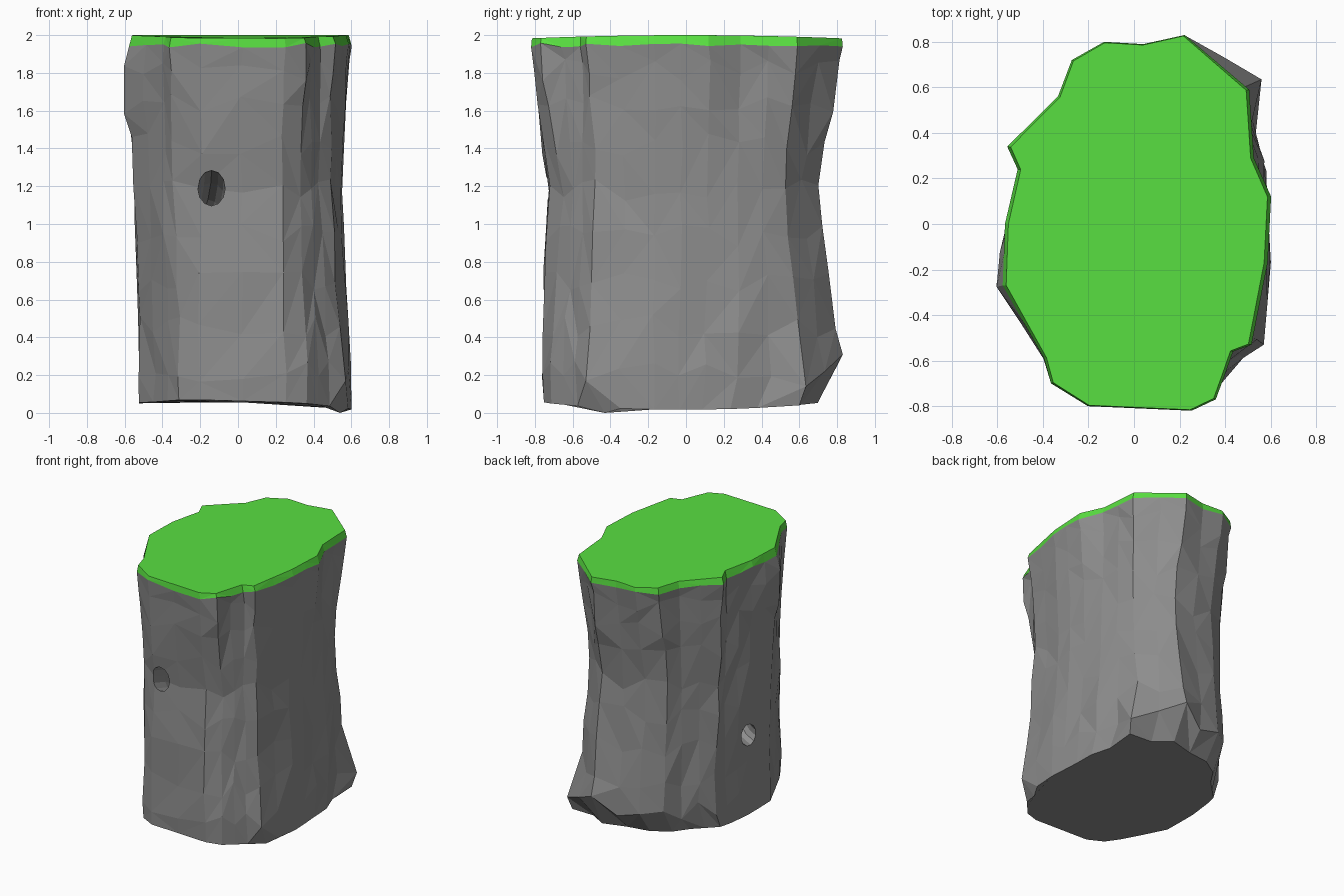
import bpy, bmesh, math, random
from mathutils import Vector
from mathutils.geometry import interpolate_bezier

if "Cube" in bpy.data.objects:
    bpy.data.objects.remove(bpy.data.objects["Cube"])

random.seed(4)

# Matching cross-sections (x, y) at the rim, the waist and the foot
TOP = [(.22, .83), (.50, .59), (.52, .29), (.595, .12), (.58, -.17), (.51, -.53), (.43, -.56),
       (.395, -.66), (.355, -.77), (.25, -.82), (-.2, -.8), (-.36, -.70), (-.39, -.59),
       (-.57, -.27), (-.56, 0), (-.505, .24), (-.55, .34), (-.33, .56), (-.27, .72),
       (-.13, .80), (.04, .79)]
MID = [(.22, .69), (.44, .52), (.52, .28), (.545, .12), (.54, -.17), (.48, -.47), (.43, -.54),
       (.38, -.59), (.33, -.65), (.23, -.73), (-.2, -.735), (-.34, -.64), (-.39, -.56),
       (-.55, -.26), (-.54, 0), (-.49, .22), (-.49, .30), (-.32, .51), (-.26, .60),
       (-.13, .68), (.04, .69)]
LOW = [(.22, .83), (.48, .62), (.575, .28), (.58, .10), (.595, -.17), (.56, -.53), (.48, -.58),
       (.42, -.65), (.36, -.72), (.25, -.76), (-.2, -.76), (-.31, -.70), (-.37, -.60),
       (-.52, -.27), (-.52, 0), (-.50, .22), (-.48, .33), (-.33, .51), (-.26, .64),
       (-.13, .74), (.04, .77)]
N = len(TOP)
LONG = [(Vector(TOP[i]) - Vector(TOP[(i + 1) % N])).length > .2 for i in range(N)]


def section(z):
    """Outline at height z, with a midpoint added on every long side."""
    a, b, t = (LOW, MID, (z - .25) / .95) if z < 1.2 else (MID, TOP, (z - 1.2) / .75)
    t = min(max(t, 0), 1)
    pts = [Vector(p).lerp(Vector(q), t) for p, q in zip(a, b)]
    if 1.6 < z < 1.9:
        pts[13].x = -.605          # bulge on the left shoulder
    out = []
    for i, p in enumerate(pts):
        out.append(p)
        if LONG[i]:
            out.append((p + pts[(i + 1) % N]) / 2)
    return out


def loft(name, rings):
    """Closed mesh through equal rings, sides split into triangles."""
    bm = bmesh.new()
    loops = [[bm.verts.new(p) for p in r] for r in rings]
    n = len(loops[0])
    for lo, hi in zip(loops, loops[1:]):
        for i in range(n):
            j = (i + 1) % n
            a, b, c, d = lo[i], lo[j], hi[j], hi[i]
            tris = [(a, b, c), (a, c, d)] if random.random() < .5 else [(a, b, d), (b, c, d)]
            for f in tris:
                bm.faces.new(f)
    bm.faces.new(loops[0])
    bm.faces.new(loops[-1])
    bmesh.ops.recalc_face_normals(bm, faces=bm.faces)
    me = bpy.data.meshes.new(name)
    bm.to_mesh(me)
    bm.free()
    ob = bpy.data.objects.new(name, me)
    bpy.context.collection.objects.link(ob)
    return ob


def open_end(ob, sign):
    """Remove the large hidden face where rock and grass meet."""
    bm = bmesh.new()
    bm.from_mesh(ob.data)
    hidden = [f for f in bm.faces if f.normal.z * sign > .9 and f.calc_center_median().z > 1.9]
    bmesh.ops.delete(bm, geom=hidden, context='FACES')
    bm.to_mesh(ob.data)
    bm.free()


def paint(ob, name, rgb):
    mat = bpy.data.materials.new(name)
    mat.diffuse_color = (*rgb, 1)
    mat.use_nodes = True
    mat.node_tree.nodes["Principled BSDF"].inputs["Base Color"].default_value = mat.diffuse_color
    ob.data.materials.append(mat)


# Rock: tilted foot, chipped wall, rim under the grass
foot = []
for p in section(.1):
    y = p.y * (.84 if p.y > 0 else .99)
    foot.append(Vector((p.x * 1.01, y, max(.01, .035 - .03 * p.x + .05 * y * y))))
foot[2] = Vector((.54, .60, .04))                     # back right corner
front_right = 5 + sum(LONG[:5])
foot[front_right] = Vector((.54, -.43, 0))            # lowest corner
rings = [foot]
for z in (.22, .46, .7, .94, 1.18, 1.42, 1.64, 1.82):
    ring = []
    for p in section(z):
        q = p + Vector((random.uniform(-.01, .01), random.uniform(-.01, .01)))
        ring.append(Vector((q.x, q.y, z + random.uniform(-.06, .06))))
    rings.append(ring)
rings[1][0] = Vector((.22, .83, .31))                 # flare at the back right
rings[1][1] = Vector((.39, .735, .22))
rings[1][2] = Vector((.56, .635, .14))
rings[1][front_right] = Vector((.57, -.53, .17))
rim = [Vector((p.x * 1.012, p.y, 1.95 + random.uniform(-.015, .008))) for p in section(1.95)]
rings.append(rim)
rock = loft("rock_pillar", rings)

# Tunnel bending from the front opening down to the left opening
STEPS = 10
path = interpolate_bezier(Vector((-.14, -.95, 1.22)), Vector((-.14, -.3, 1.2)),
                          Vector((-.1, .03, .61)), Vector((-.85, .03, .60)), STEPS)
prev = Vector((0, 1, 0))
turn = Vector((0, 0, 1)).rotation_difference(prev)
tube = []
for i, p in enumerate(path):
    tan = (path[min(i + 1, STEPS - 1)] - path[max(i - 1, 0)]).normalized()
    turn = prev.rotation_difference(tan) @ turn
    prev = tan
    tube.append([p + turn @ Vector((.072 * math.cos(a), .09 * math.sin(a), 0))
                 for a in (k * math.tau / 12 for k in range(12))])
cutter = loft("tunnel_cutter", tube)
cutter.hide_render = True
cut = rock.modifiers.new("tunnel", 'BOOLEAN')
cut.operation = 'DIFFERENCE'
cut.solver = 'EXACT'
cut.object = cutter
bpy.context.view_layer.objects.active = rock
bpy.ops.object.modifier_apply(modifier=cut.name)
bpy.data.objects.remove(cutter)
rock.data.materials.clear()
open_end(rock, 1)
paint(rock, "rock_grey", (.27, .27, .27))

# Grass cap: thin slab with a slightly drawn-in top edge
crown = [Vector((p.x * .985, p.y * .995, 2 - .025 * p.y * p.y)) for p in section(1.95)]
grass = loft("grass_cap", [rim, crown])
open_end(grass, -1)
paint(grass, "grass_green", (.10, .74, .053))
